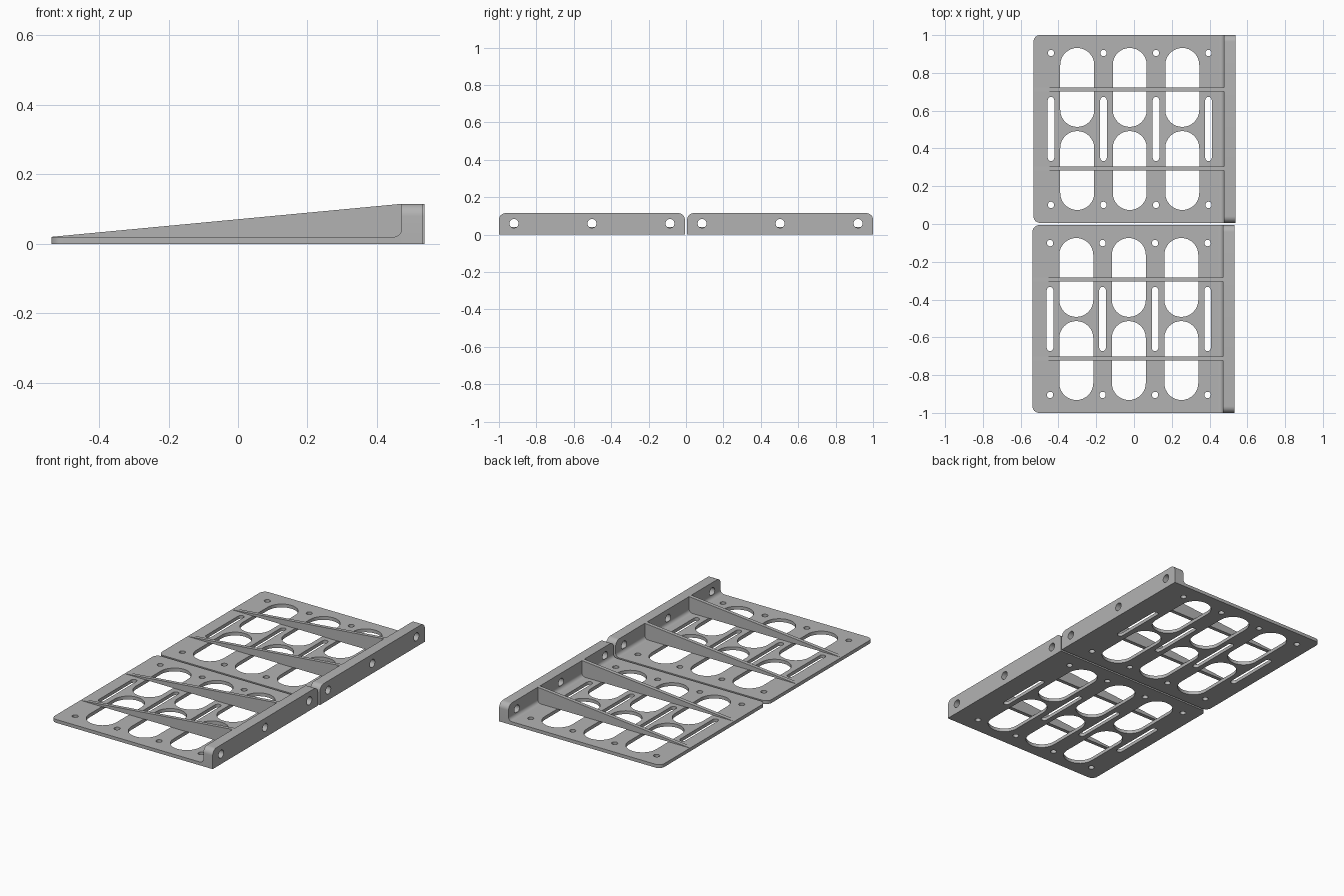
import bpy
import bmesh
from math import pi, cos, sin
from mathutils import Matrix, Vector

cube = bpy.data.objects.get("Cube")
if cube:
    bpy.data.objects.remove(cube)

metal = bpy.data.materials.new("grey metal")
metal.use_nodes = True
GREY = (0.45, 0.45, 0.45, 1)
metal.diffuse_color = GREY
metal.node_tree.nodes["Principled BSDF"].inputs["Base Color"].default_value = GREY

X0, X1 = -0.535, 0.535      # bracket depth
WALL_X = 0.473              # inner face of the upright flange
HALF = 0.497                # half length of one bracket
THICK, HEIGHT = 0.02, 0.115
FILLET = 0.022


def arc(cx, cy, r, start, end, n):
    """Points on an arc, both ends included."""
    return [(cx + r * cos(start + (end - start) * i / n),
             cy + r * sin(start + (end - start) * i / n)) for i in range(n + 1)]


def circle(cx, cy, r, n=24):
    return arc(cx, cy, r, 0, 2 * pi, n)[:-1]


def slot(cx, cy, r, half_length, n=16):
    """Upright slot with round ends."""
    s = half_length - r
    return arc(cx, cy + s, r, 0, pi, n) + arc(cx, cy - s, r, pi, 2 * pi, n)


def sheet(name, loops, thickness, matrix):
    """Filled outline with holes, extruded from 0 to thickness, then placed."""
    curve = bpy.data.curves.new(name, 'CURVE')
    curve.dimensions = '2D'
    curve.fill_mode = 'BOTH'
    curve.extrude = thickness / 2
    for loop in loops:
        spline = curve.splines.new('POLY')
        spline.points.add(len(loop) - 1)
        for point, (u, v) in zip(spline.points, loop):
            point.co = (u, v, 0, 1)
        spline.use_cyclic_u = True
    helper = bpy.data.objects.new(name, curve)
    bpy.context.collection.objects.link(helper)
    graph = bpy.context.evaluated_depsgraph_get()
    mesh = bpy.data.meshes.new_from_object(helper.evaluated_get(graph))
    bpy.data.objects.remove(helper)

    bm = bmesh.new()
    bm.from_mesh(mesh)
    bmesh.ops.remove_doubles(bm, verts=bm.verts, dist=1e-5)
    bmesh.ops.translate(bm, verts=bm.verts, vec=(0, 0, thickness / 2))
    bm.transform(matrix)
    bmesh.ops.recalc_face_normals(bm, faces=bm.faces)
    bm.to_mesh(mesh)
    bm.free()
    mesh.materials.clear()
    mesh.materials.append(metal)
    obj = bpy.data.objects.new(name, mesh)
    bpy.context.collection.objects.link(obj)
    bpy.ops.object.select_all(action='DESELECT')
    obj.select_set(True)
    bpy.context.view_layer.objects.active = obj
    bpy.ops.object.shade_smooth_by_angle(angle=pi / 6)
    return obj


def frame(u, v, w, origin):
    """Matrix whose columns are the sheet's two directions and its normal."""
    m = Matrix((u, v, w)).transposed().to_4x4()
    m.translation = Vector(origin)
    return m


def bracket(side, dx, dy):
    # Base plate with rounded outer corners, slots and screw holes
    r = 0.035
    loops = [[(WALL_X, -HALF), (WALL_X, HALF)]
             + arc(X0 + r, HALF - r, r, pi / 2, pi, 8)
             + arc(X0 + r, -HALF + r, r, pi, 3 * pi / 2, 8)]
    pitch, first = 0.278, -0.442
    for i in range(4):
        x = first + i * pitch
        loops.append(slot(x, 0, 0.0175, 0.17, 8))
        loops += [circle(x, s * 0.402, 0.017) for s in (-1, 1)]
        if i < 3:
            loops += [slot(x + pitch / 2, s * 0.22, 0.09, 0.209) for s in (-1, 1)]
    sheet(side + "_base_plate", loops, THICK, Matrix.Translation((dx, dy, 0)))

    # Upright flange with rounded top corners and bolt holes
    r = 0.035
    outline = ([(-HALF, 0), (HALF, 0)]
               + arc(HALF - r, HEIGHT - r, r, 0, pi / 2, 8)
               + arc(-HALF + r, HEIGHT - r, r, pi / 2, pi, 8))
    bolts = [circle(y, 0.06, 0.024) for y in (-0.417, 0, 0.417)]
    sheet(side + "_flange", [outline] + bolts, X1 - WALL_X,
          frame((0, 1, 0), (0, 0, 1), (1, 0, 0), (dx + WALL_X, dy, 0)))

    # Fillet along the inside corner
    profile = [(WALL_X, THICK)] + arc(WALL_X - FILLET, THICK + FILLET, FILLET, 0, -pi / 2, 8)
    sheet(side + "_inner_fillet", [profile], 2 * HALF,
          frame((1, 0, 0), (0, 0, 1), (0, -1, 0), (dx, dy + HALF, 0)))

    # Tapered stiffening ribs
    width = 0.022
    wedge = [(X0, THICK), (WALL_X, THICK), (WALL_X, HEIGHT)]
    for label, y in (("front", -0.209), ("back", 0.209)):
        sheet(side + "_" + label + "_rib", [wedge], width,
              frame((1, 0, 0), (0, 0, 1), (0, -1, 0), (dx, dy + y + width / 2, 0)))


bracket("front", -0.0025, -0.503)
bracket("back", 0.0025, 0.503)
